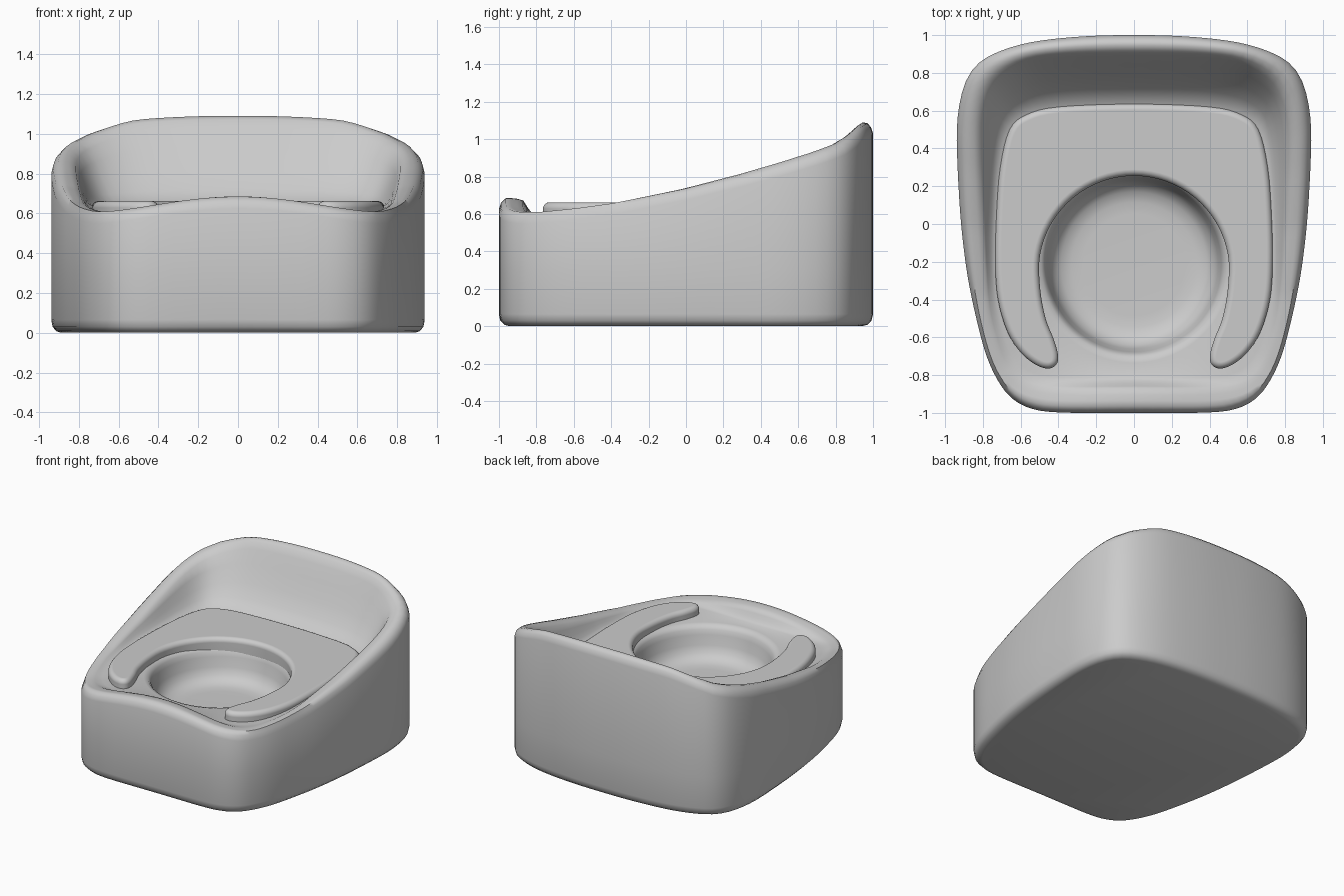
import bpy, bmesh, math
from mathutils import Vector

if "Cube" in bpy.data.objects:
    bpy.data.objects.remove(bpy.data.objects["Cube"])

N = 144            # points around each ring
CY = -0.215        # bowl centre in y


def mirror_spline(half, steps=6):
    """Closed smooth outline from a right-hand half (back to front)."""
    pts = half + [(-x, y) for x, y in reversed(half) if x > 1e-6]
    n, out = len(pts), []
    for i in range(n):
        a, b, c, d = (Vector(pts[(i + k) % n]) for k in (-1, 0, 1, 2))
        for s in range(steps):
            t = s / steps
            out.append(0.5 * (2 * b + (c - a) * t + (2 * a - 5 * b + 4 * c - d) * t ** 2
                              + (3 * b - a - 3 * c + d) * t ** 3))
    return out


def interp(table, v):
    if v <= table[0][0]:
        return table[0][1]
    for (a, p), (b, q) in zip(table, table[1:]):
        if v <= b:
            return p + (q - p) * (v - a) / (b - a)
    return table[-1][1]


def radii(half):
    """Radius of the outline around the bowl centre at N even angles."""
    tab = sorted((math.atan2(p.x, p.y - CY), math.hypot(p.x, p.y - CY))
                 for p in mirror_spline(half))
    w = 2 * math.pi
    tab = [(tab[-1][0] - w, tab[-1][1])] + tab + [(tab[0][0] + w, tab[0][1])]
    return [interp(tab, -math.pi + w * i / N) for i in range(N)]


def lerp(a, b, t):
    return a + (b - a) * t


def finish(bm, name, angle):
    bmesh.ops.recalc_face_normals(bm, faces=bm.faces)
    me = bpy.data.meshes.new(name)
    bm.to_mesh(me)
    bm.free()
    ob = bpy.data.objects.new(name, me)
    bpy.context.collection.objects.link(ob)
    bpy.ops.object.select_all(action='DESELECT')
    ob.select_set(True)
    bpy.context.view_layer.objects.active = ob
    bpy.ops.object.shade_smooth_by_angle(angle=math.radians(angle))
    return ob


# Outlines seen from above: outer wall, inner rim edge, foot of inner wall
outer = radii([(0, 1), (.27, .993), (.53, .965), (.71, .915), (.83, .845), (.9, .73),
               (.935, .55), (.935, .33), (.915, 0), (.88, -.28), (.83, -.52), (.78, -.7),
               (.72, -.83), (.65, -.92), (.55, -.975), (.4, -.997), (0, -1)])
inner = radii([(0, .89), (.4, .88), (.6, .84), (.74, .74), (.8, .6), (.815, .4), (.805, .1),
               (.79, -.2), (.77, -.45), (.73, -.62), (.68, -.75), (.59, -.84), (.4, -.87), (0, -.87)])
foot = radii([(0, .64), (.4, .625), (.58, .585), (.67, .5), (.715, .3), (.735, 0), (.74, -.2),
              (.725, -.4), (.69, -.57), (.64, -.69), (.55, -.78), (.4, -.81), (0, -.81)])

# Rim height along y, plus the raised splash guard at the front
RIM = [(-.8, .61), (-.6, .63), (-.4, .657), (0, .735), (.33, .815), (.55, .875), (.63, .9),
       (.73, .93), (.85, .975), (.92, 1.025), (.965, 1.07), (1, 1.09)]


def rim_height(x, y):
    h = interp(RIM, y)
    if y < -.85 and abs(x) < .68:
        h += .075 * math.cos(math.pi / 2 * x / .68) ** 1.3
    return h


def section(i):
    """Cross-section (radius, z) of the body at angle i, from base to bowl floor."""
    th = -math.pi + 2 * math.pi * i / N
    ro, ri, rf = outer[i], inner[i], foot[i]
    h = rim_height(ro * math.sin(th), CY + ro * math.cos(th))
    f = lerp(.595, .64, min(1, max(0, (CY + rf * math.cos(th) + .7) / .6)))
    s = [(ro - .06, 0), (ro - .03, .008), (ro - .008, .03), (ro, .065), (ro, .3),
         (ro, h - .06), (ro - .012, h - .024)]
    s += [(lerp(ro, ri, a), lerp(h, f, b)) for a, b in ((.28, .01), (.5, 0), (.75, .04), (1, .14))]
    s += [(lerp(ri, rf, a), lerp(h, f, b)) for a, b in ((.2, .35), (.45, .62), (.7, .83), (1, 1))]
    s += [(.52, .597), (.49, .588), (.472, .565), (.462, .53), (.445, .46), (.425, .41),
          (.385, .375), (.33, .36), (.27, .357)]
    return th, s


# Body: one lofted skin over base, outer wall, rim, inner wall and bowl
bm = bmesh.new()
cols = []
for i in range(N):
    th, s = section(i)
    cols.append([bm.verts.new((r * math.sin(th), CY + r * math.cos(th), z)) for r, z in s])
for i in range(N):
    a, b = cols[i], cols[(i + 1) % N]
    for k in range(len(a) - 1):
        bm.faces.new((a[k], b[k], b[k + 1], a[k + 1]))
bm.faces.new([c[0] for c in cols])
bm.faces.new([c[-1] for c in cols])
finish(bm, "potty_body", 60)

# Horseshoe seat: outer edge, rounded tip, then inner edge round the bowl
pad_half = [(.4, .622), (.57, .58), (.66, .5), (.71, .3), (.73, .05), (.735, -.2), (.72, -.4),
            (.67, -.57), (.6, -.68), (.52, -.745), (.455, -.765), (.412, -.745), (.402, -.695),
            (.425, -.61), (.468, -.5)]
pad_half += [(.505 * math.cos(math.radians(a)), -.25 + .505 * math.sin(math.radians(a)))
             for a in range(-10, 90, 20)] + [(0, .255)]
pad_half = [(0, .637)] + pad_half
bm = bmesh.new()
base = bm.faces.new([bm.verts.new((p.x, p.y, .55)) for p in mirror_spline(pad_half, 4)])
ext = bmesh.ops.extrude_face_region(bm, geom=[base])['geom']
top_verts = [g for g in ext if isinstance(g, bmesh.types.BMVert)]
bmesh.ops.translate(bm, verts=top_verts, vec=(0, 0, .112))
top = next(g for g in ext if isinstance(g, bmesh.types.BMFace))
bmesh.ops.bevel(bm, geom=list(top.edges), offset=.034, segments=5, profile=.5,
                affect='EDGES', clamp_overlap=False)
seat = finish(bm, "seat_pad", 40)
mod = seat.modifiers.new("even_normals", 'WEIGHTED_NORMAL')
mod.keep_sharp = True
